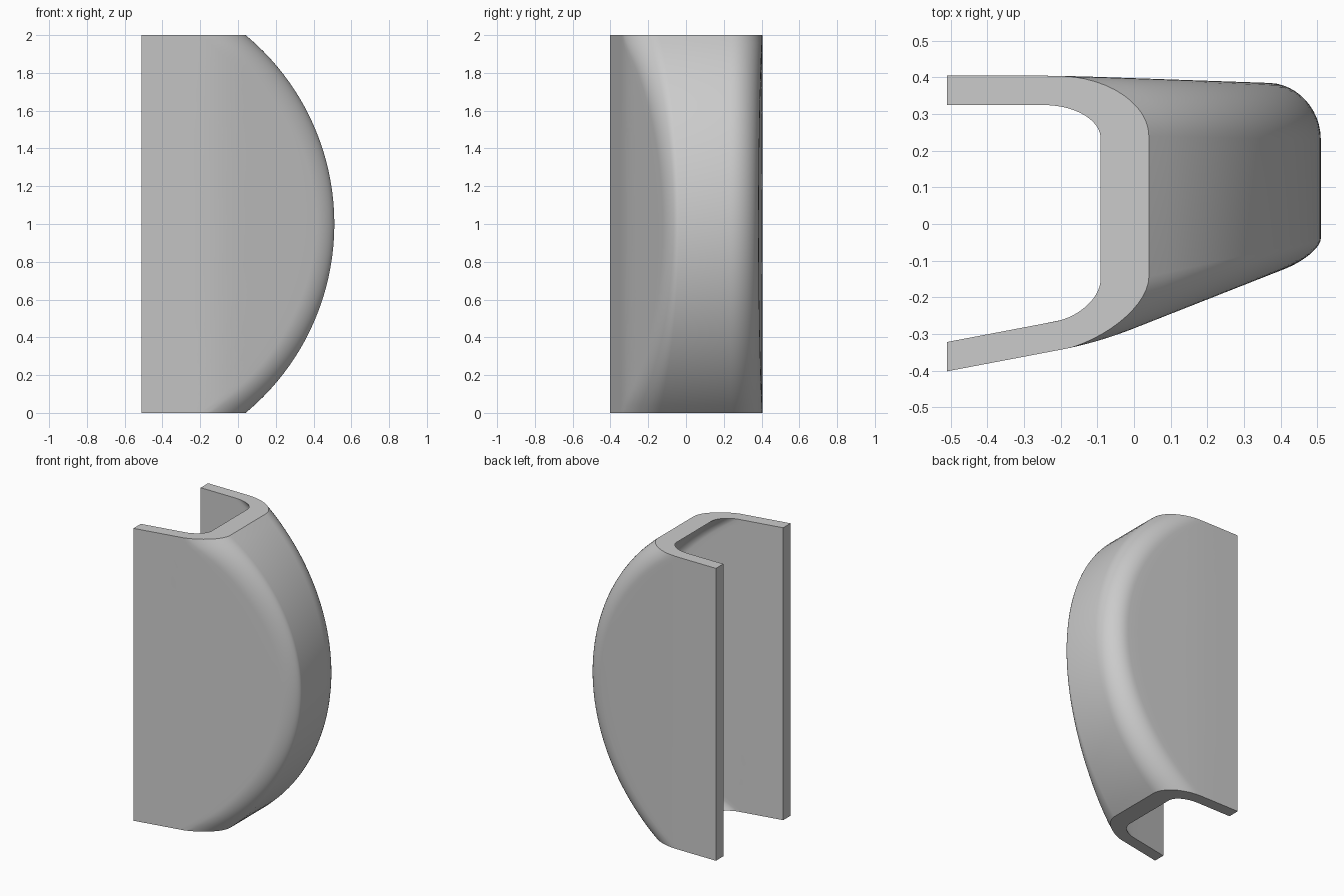
import bpy, bmesh, math

cube = bpy.data.objects.get("Cube")
if cube:
    bpy.data.objects.remove(cube)

ROWS, WALL, ARC = 48, 10, 12
THICK, RADIUS, BACK_X = 0.08, 1.3, -0.51
CENTRE = 0.51 - RADIUS

grey = bpy.data.materials.new("plain_grey")
grey.use_nodes = True
colour = (0.6, 0.6, 0.6, 1)
grey.diffuse_color = colour
grey.node_tree.nodes["Principled BSDF"].inputs["Base Color"].default_value = colour


def bend(x, start, half):
    """Distance past a bend, eased over its width."""
    d = x - start
    if abs(d) < half:
        return (d + half) ** 2 / (4 * half)
    return max(d, 0)


def front_y(x, inset):
    return -0.402 + 0.19 * (x - BACK_X) + 0.204 * bend(x, -0.1, 0.1) + inset


def back_y(x, inset):
    return 0.405 - 0.035 * bend(x, -0.2, 0.1) - inset


def half_section(side, nose, run, rise, inset):
    """Side wall followed by its rounded corner, ending on the nose."""
    start = nose - run
    pts = []
    for i in range(WALL):
        x = BACK_X + (start - BACK_X) * i / WALL
        pts.append((x, side(x, inset)))
    a, c = (start, side(start, inset)), (nose, side(nose, inset))
    b = (nose, c[1] + rise)
    for i in range(ARC + 1):
        t = i / ARC
        # cubic corner with near-circular handles
        w = ((1 - t) ** 3 + 3 * t * (1 - t) ** 2 * 0.45,
             3 * t * (1 - t) * 0.55,
             t ** 3 + 3 * t * t * (1 - t) * 0.45)
        pts.append(tuple(w[0] * a[k] + w[1] * c[k] + w[2] * b[k] for k in (0, 1)))
    return pts


def mix(mid, end, q):
    return mid + (end - mid) * q


def section(dz, inset):
    """Open U outline at one height, from front tip to back tip."""
    nose = CENTRE + math.sqrt((RADIUS - inset) ** 2 - dz * dz)
    q = (0.51 - inset - nose) / 0.47
    if inset:
        f, b = (mix(0.05, 0.11, q), mix(0.03, 0.08, q)), (mix(0.06, 0.14, q), mix(0.07, 0.085, q))
    else:
        f, b = (mix(0.1, 0.21, q), mix(0.045, 0.125, q)), (mix(0.14, 0.24, q), mix(0.15, 0.157, q))
    front = half_section(front_y, nose, f[0], f[1], inset)
    back = half_section(back_y, nose, b[0], -b[1], inset)
    return front + back[::-1]


# Curved shell: stacked U sections joined into a solid
bm = bmesh.new()
rings = []
for r in range(ROWS + 1):
    z = 2 * r / ROWS
    outline = section(z - 1, 0) + section(z - 1, THICK)[::-1]
    rings.append([bm.verts.new((x, y, z)) for x, y in outline])
n = len(rings[0])
for lower, upper in zip(rings, rings[1:]):
    for i in range(n):
        j = (i + 1) % n
        bm.faces.new((lower[i], lower[j], upper[j], upper[i]))
for ring in (rings[0], rings[-1]):
    for i in range(n // 2 - 1):
        bm.faces.new((ring[i], ring[i + 1], ring[n - 2 - i], ring[n - 1 - i]))
bmesh.ops.recalc_face_normals(bm, faces=bm.faces)

mesh = bpy.data.meshes.new("curved_shell")
bm.to_mesh(mesh)
bm.free()
mesh.materials.append(grey)
shell = bpy.data.objects.new("curved_shell", mesh)
bpy.context.collection.objects.link(shell)
bpy.ops.object.select_all(action="DESELECT")
shell.select_set(True)
bpy.context.view_layer.objects.active = shell
bpy.ops.object.shade_smooth_by_angle(angle=math.radians(35))
